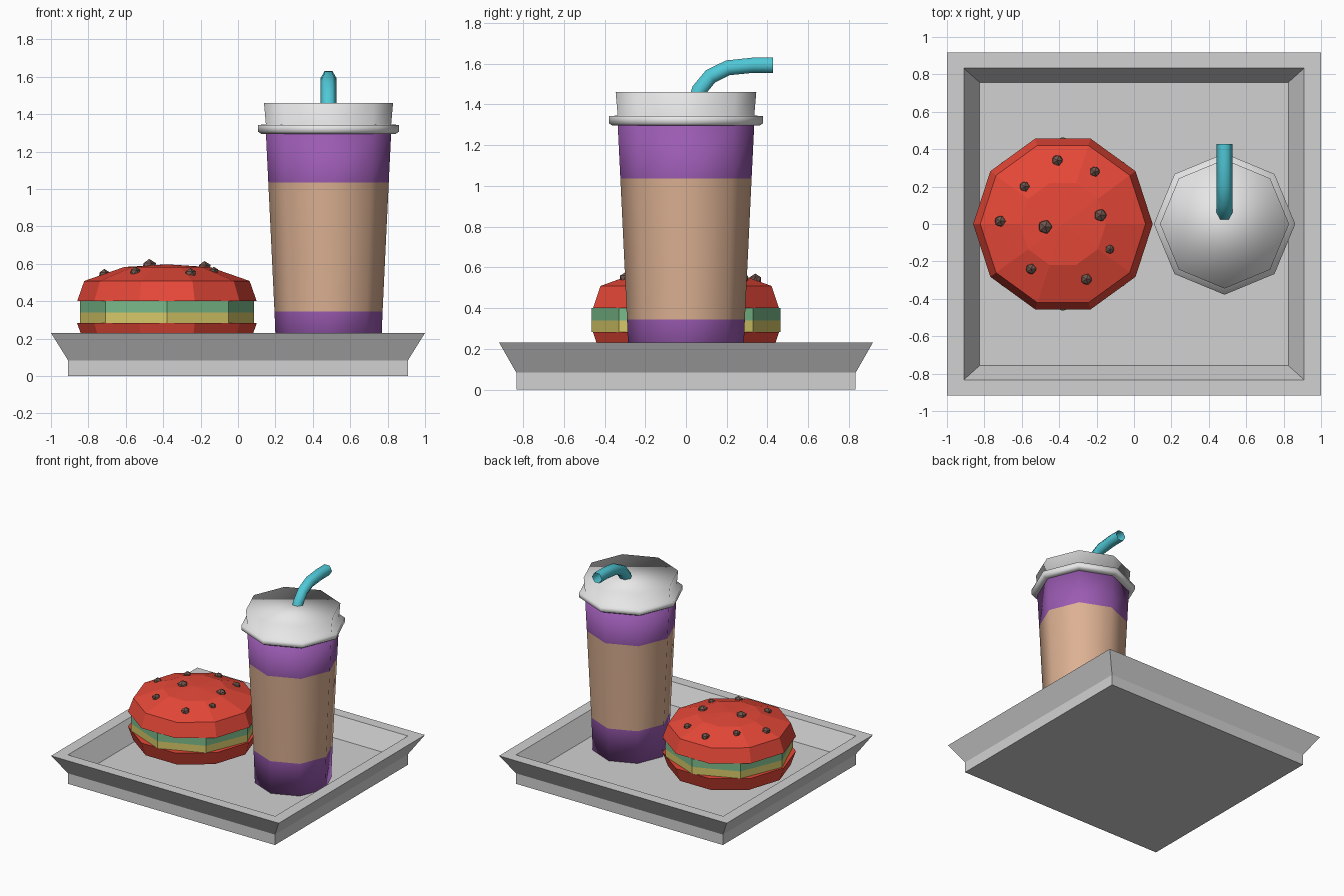
import bpy, bmesh, math
from mathutils import Vector

if "Cube" in bpy.data.objects:
    bpy.data.objects.remove(bpy.data.objects["Cube"])


def material(name, rgb):
    m = bpy.data.materials.new(name)
    m.diffuse_color = (*rgb, 1)
    m.use_nodes = True
    m.node_tree.nodes["Principled BSDF"].inputs["Base Color"].default_value = m.diffuse_color
    return m


GREY = material("tray grey", (0.64, 0.64, 0.64))
RED = material("bun red", (0.80, 0.065, 0.04))
GREEN = material("lettuce green", (0.20, 0.50, 0.26))
YELLOW = material("cheese yellow", (0.68, 0.58, 0.14))
BROWN = material("seed brown", (0.17, 0.095, 0.075))
PURPLE = material("cup purple", (0.33, 0.105, 0.45))
TAN = material("cup tan", (0.72, 0.44, 0.29))
WHITE = material("lid white", (0.80, 0.80, 0.80))
TEAL = material("straw teal", (0.08, 0.58, 0.68))


def finish(bm, name, mats, loc=(0, 0, 0), smooth=False, recalc=True):
    if recalc:
        bmesh.ops.recalc_face_normals(bm, faces=bm.faces)
    me = bpy.data.meshes.new(name)
    for f in bm.faces:
        f.smooth = smooth
    bm.to_mesh(me)
    bm.free()
    for m in mats:
        me.materials.append(m)
    ob = bpy.data.objects.new(name, me)
    ob.location = loc
    bpy.context.collection.objects.link(ob)
    return ob


def skin(bm, rings, cap=True):
    """Join successive vertex rings with quads (a one-vertex ring is an apex)."""
    for k, (a, b) in enumerate(zip(rings, rings[1:])):
        n = max(len(a), len(b))
        for i in range(n):
            j = (i + 1) % n
            if len(b) == 1:
                f = bm.faces.new((a[i], a[j], b[0]))
            else:
                f = bm.faces.new((a[i], a[j], b[j], b[i]))
            f.material_index = 0
    if cap:
        for r in (rings[0], rings[-1]):
            if len(r) > 2:
                bm.faces.new(r)


def lathe(name, profile, sides, mats, loc, smooth=False, rule=None):
    bm = bmesh.new()
    rings = []
    for r, z in profile:
        if r == 0:
            rings.append([bm.verts.new((0, 0, z))])
        else:
            rings.append([bm.verts.new((r * math.cos(2 * math.pi * i / sides),
                                        r * math.sin(2 * math.pi * i / sides), z))
                          for i in range(sides)])
    skin(bm, rings)
    if rule:
        for f in bm.faces:
            f.material_index = rule(f.calc_center_median().z)
    return finish(bm, name, mats, loc, smooth)


# Tray: rectangular rings from the base, over the rim, down to the floor
bm = bmesh.new()
rings = [[bm.verts.new((sx * x, sy * y, z))
          for sx, sy in ((-1, -1), (1, -1), (1, 1), (-1, 1))]
         for x, y, z in ((0.908, 0.833, 0), (0.908, 0.833, 0.083), (1.0, 0.917, 0.23),
                         (0.91, 0.833, 0.23), (0.825, 0.757, 0.085))]
skin(bm, rings)
finish(bm, "tray", [GREY])

# Burger: two mirrored buns and two fillings
BX = -0.38
dome = [(0.48, 0), (0.442, 0.108), (0.23, 0.182), (0, 0.197)]
lathe("top_bun", [(r, 0.40 + h) for r, h in dome], 10, [RED], (BX, 0, 0))
lathe("bottom_bun", [(r, 0.282 - h) for r, h in dome], 10, [RED], (BX, 0, 0))
lathe("cheese", [(0.465, 0.282), (0.465, 0.338)], 8, [YELLOW], (BX, 0, 0))
lathe("lettuce", [(0.465, 0.338), (0.465, 0.40)], 8, [GREEN], (BX, 0, 0))


def dome_height(r):
    for (r0, h0), (r1, h1) in zip(dome, dome[1:]):
        if r1 <= r <= r0:
            return h0 + (h1 - h0) * (r0 - r) / (r0 - r1)
    return 0


# Seeds scattered on the top bun
seeds = [(-0.41, 0.34, 0.032), (-0.21, 0.28, 0.03), (-0.585, 0.20, 0.03),
         (-0.715, 0.015, 0.033), (-0.475, -0.015, 0.041), (-0.18, 0.047, 0.037),
         (-0.13, -0.135, 0.027), (-0.55, -0.24, 0.031), (-0.255, -0.295, 0.033)]
bm = bmesh.new()
for x, y, r in seeds:
    made = bmesh.ops.create_icosphere(bm, subdivisions=1, radius=r)["verts"]
    z = 0.40 + dome_height(math.hypot(x - BX, y)) - 0.006
    bmesh.ops.translate(bm, verts=made, vec=(x, y, z))
finish(bm, "seeds", [BROWN])

# Cup: tapered octagon with purple bands at both ends
CX = 0.484
lathe("cup", [(0.279, 0.085), (0.289, 0.345), (0.322, 1.035), (0.335, 1.30)], 8,
      [PURPLE, TAN], (CX, 0, 0), True, lambda z: 1 if 0.4 < z < 1.0 else 0)

# Lid with its overhanging rim
lathe("cup_lid", [(0.33, 1.295), (0.36, 1.295), (0.378, 1.307), (0.378, 1.342),
                  (0.335, 1.345), (0.345, 1.46)], 8, [WHITE], (CX, 0, 0), True)

# Straw: open hexagonal tube bent towards the back
path = [Vector((0, y, z)) for y, z in ((0.045, 1.41), (0.065, 1.47), (0.12, 1.537),
                                       (0.205, 1.579), (0.33, 1.592), (0.427, 1.592))]
bm = bmesh.new()
rings = []
for i, p in enumerate(path):
    t = (path[min(i + 1, len(path) - 1)] - path[max(i - 1, 0)]).normalized()
    side = Vector((1, 0, 0))
    up = side.cross(t)
    rings.append([bm.verts.new(p + 0.043 * (side * math.cos(k * math.pi / 3)
                                            + up * math.sin(k * math.pi / 3)))
                  for k in range(6)])
skin(bm, rings, cap=False)
finish(bm, "straw", [TEAL], (CX, 0, 0), True)
